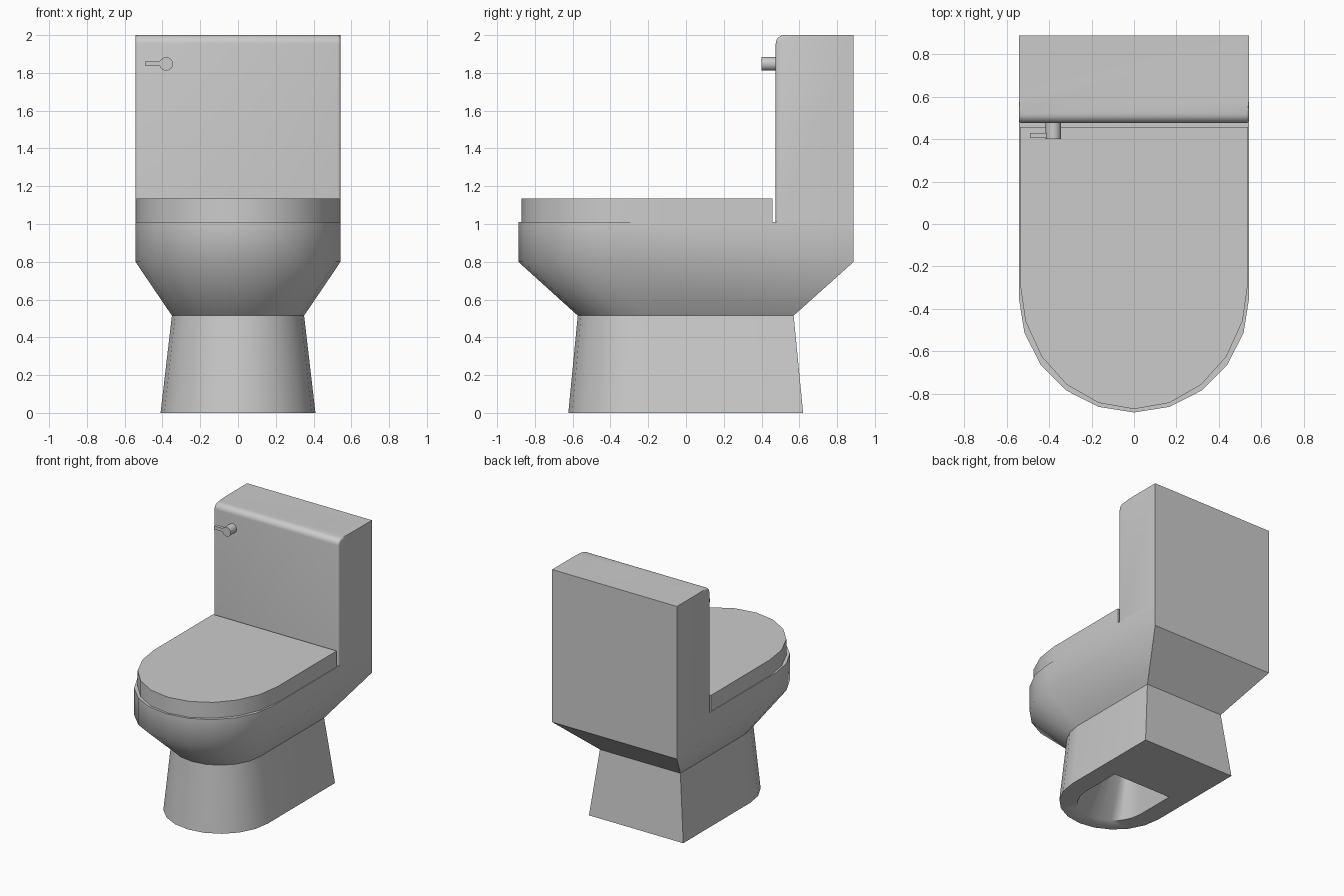
import bpy, bmesh, math

if "Cube" in bpy.data.objects:
    bpy.data.objects.remove(bpy.data.objects["Cube"])

ARC = 10  # segments of the rounded front


def outline(w, front, depth, back):
    """D-shaped outline: elliptical front, straight sides, flat back."""
    cy = front + depth
    pts = [(w * math.cos(math.pi * i / ARC), cy - depth * math.sin(math.pi * i / ARC))
           for i in range(ARC + 1)]
    return [(w, back)] + pts + [(-w, back)]


def finish(bm, name, angle=40):
    bmesh.ops.recalc_face_normals(bm, faces=bm.faces)
    me = bpy.data.meshes.new(name)
    bm.to_mesh(me)
    bm.free()
    ob = bpy.data.objects.new(name, me)
    bpy.context.collection.objects.link(ob)
    bpy.ops.object.select_all(action='DESELECT')
    ob.select_set(True)
    bpy.context.view_layer.objects.active = ob
    bpy.ops.object.shade_smooth_by_angle(angle=math.radians(angle))
    return ob


def loft(name, rings, sharp_rings=(), angle=60):
    """Skin D-shaped rings (half width, front, arc depth, back, z) and cap both ends."""
    bm = bmesh.new()
    loops = [[bm.verts.new((x, y, z)) for x, y in outline(w, f, d, b)]
             for w, f, d, b, z in rings]
    n = len(loops[0])
    for lo, hi in zip(loops, loops[1:]):
        for i in range(n):
            j = (i + 1) % n
            bm.faces.new((lo[i], lo[j], hi[j], hi[i]))
    bm.faces.new(loops[0])
    bm.faces.new(loops[-1])
    # creases round the flat back and on chosen rings
    corners = {v for l in loops for v in (l[0], l[-1])}
    creased = [set(loops[k]) for k in sharp_rings]
    for e in bm.edges:
        a, b = e.verts
        if (a in corners and b in corners) or any(a in s and b in s for s in creased):
            e.smooth = False
    return finish(bm, name, angle)


# Pedestal and bowl in one skin, starting in the recess under the foot
loft("bowl_and_pedestal", [
    (0.16, -0.30, 0.16, 0.00, 0.30),
    (0.26, -0.50, 0.26, 0.09, 0.00),
    (0.41, -0.623, 0.41, 0.62, 0.00),
    (0.35, -0.573, 0.35, 0.57, 0.515),
    (0.543, -0.888, 0.543, 0.888, 0.80),
    (0.543, -0.888, 0.543, 0.888, 1.01),
], sharp_rings=(3,))

# Closed seat lid
loft("seat_lid", [(0.538, -0.872, 0.60, 0.458, z) for z in (1.008, 1.135)])

# Tank: side profile with rounded front top edge, extruded across x
R, Y0, Y1, W = 0.045, 0.475, 0.888, 0.543
profile = [(Y1, 1.005), (Y1, 2.0)]
profile += [(Y0 + R - R * math.sin(t), 2.0 - R + R * math.cos(t))
            for t in (math.pi / 2 * i / 6 for i in range(7))]
profile += [(Y0, 1.005)]
bm = bmesh.new()
face = bm.faces.new([bm.verts.new((-W, y, z)) for y, z in profile])
ext = bmesh.ops.extrude_face_region(bm, geom=[face])
bmesh.ops.translate(bm, vec=(2 * W, 0, 0),
                    verts=[g for g in ext["geom"] if isinstance(g, bmesh.types.BMVert)])
front = [e for e in bm.edges
         if abs(e.verts[0].co.x - e.verts[1].co.x) < 1e-4
         and all(v.co.y < Y0 + R + 1e-4 for v in e.verts)]
bmesh.ops.bevel(bm, geom=front, offset=0.015, segments=3, profile=0.5, affect='EDGES')
finish(bm, "tank")

# Flush handle: round pivot and flat lever
bpy.ops.mesh.primitive_cylinder_add(vertices=24, radius=0.036, depth=0.085,
                                    location=(-0.38, 0.4425, 1.848),
                                    rotation=(math.pi / 2, 0, 0))
bpy.context.object.name = "handle_pivot"
bpy.ops.object.shade_smooth_by_angle(angle=math.radians(40))
bpy.ops.mesh.primitive_cube_add(size=1, location=(-0.44, 0.417, 1.85))
lever = bpy.context.object
lever.name = "handle_lever"
lever.scale = (0.10, 0.025, 0.027)
